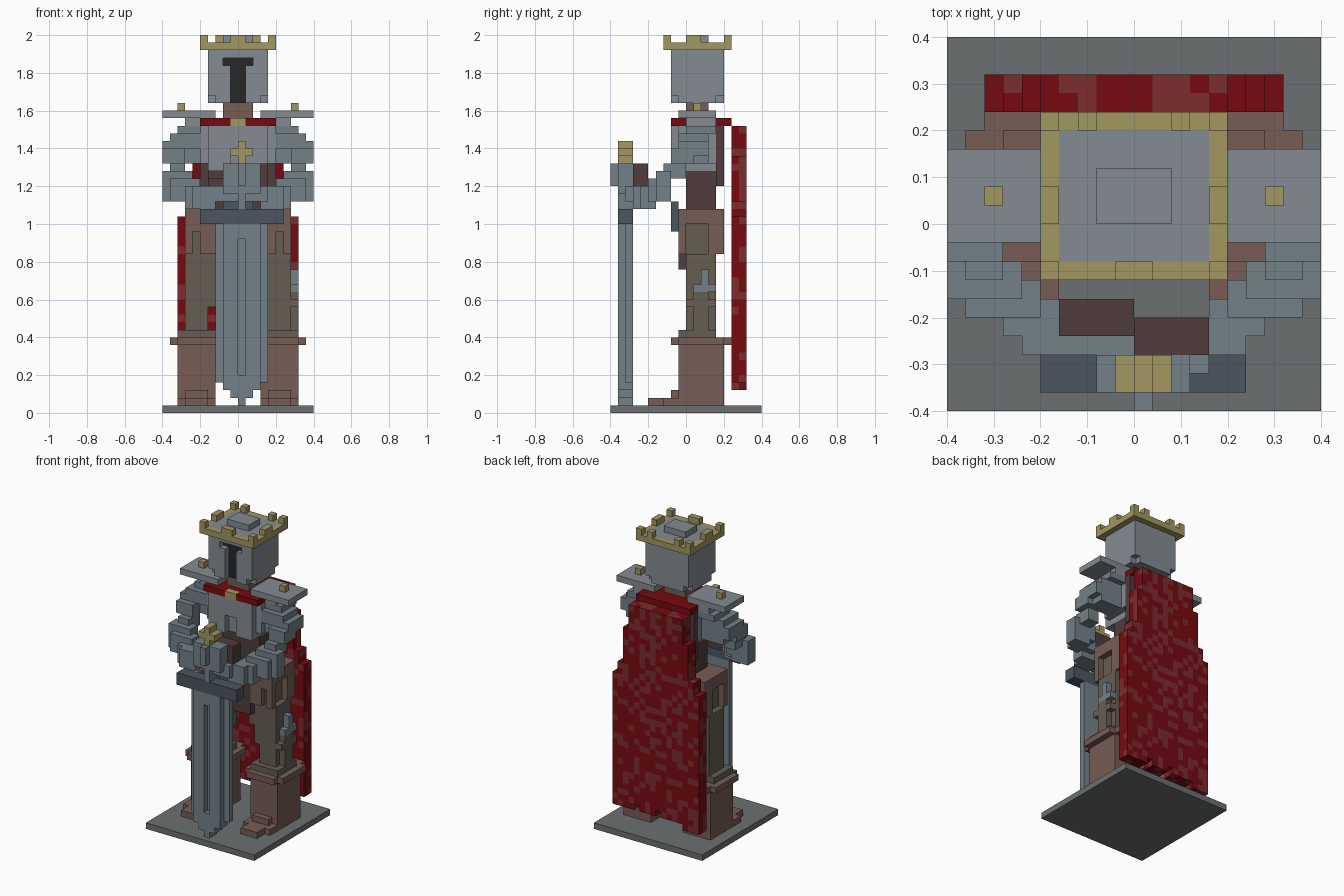
import bpy, bmesh, random

if "Cube" in bpy.data.objects:
    bpy.data.objects.remove(bpy.data.objects["Cube"])
random.seed(4)
V = 0.04  # size of one cube cell


def mat(name, r, g, b):
    m = bpy.data.materials.new(name)
    m.diffuse_color = (r, g, b, 1)
    m.use_nodes = True
    m.node_tree.nodes["Principled BSDF"].inputs["Base Color"].default_value = m.diffuse_color
    return m


STONE = mat("stone", .15, .16, .16)
STEEL = mat("steel", .23, .26, .29)
PLATE = mat("plate", .17, .22, .25)
DARK = mat("dark_steel", .07, .09, .12)
BLACK = mat("shadow", .02, .02, .02)
GOLD = mat("gold", .36, .31, .12)
RED = mat("red", .18, .003, .005)
RED2 = mat("faded_red", .2, .025, .028)
BROWN = mat("leather", .18, .11, .09)
MAROON = mat("dark_leather", .08, .045, .045)
TAN = mat("cloth", .13, .11, .085)


def cells(boxes):
    return {(x, y, z) for x0, x1, y0, y1, z0, z1 in boxes
            for x in range(x0, x1) for y in range(y0, y1) for z in range(z0, z1)}


def build(name, solid, mats):
    """Outer skin of a set of cube cells; several materials give random mottling."""
    bm = bmesh.new()
    verts = {}
    for c in sorted(solid):
        for ax in range(3):
            for side in (0, 1):
                n = list(c)
                n[ax] += 2 * side - 1
                if tuple(n) in solid:
                    continue
                u, w = (ax + 1) % 3, (ax + 2) % 3
                loop = []
                for a, b in ((0, 0), (1, 0), (1, 1), (0, 1)):
                    p = list(c)
                    p[ax] += side
                    p[u] += a
                    p[w] += b
                    p = tuple(p)
                    if p not in verts:
                        verts[p] = bm.verts.new([k * V for k in p])
                    loop.append(verts[p])
                f = bm.faces.new(loop if side else loop[::-1])
                f.material_index = random.randrange(len(mats))
    me = bpy.data.meshes.new(name)
    bm.to_mesh(me)
    bm.free()
    for m in mats:
        me.materials.append(m)
    ob = bpy.data.objects.new(name, me)
    bpy.context.collection.objects.link(ob)
    return ob


def part(name, m, boxes, cut=()):
    return build(name, cells(boxes) - cells(cut), [m])


def pair(name, m, boxes, cut=()):
    flip = lambda bs: [(-b[1], -b[0]) + tuple(b[2:]) for b in bs]
    part("right_" + name, m, boxes, cut)
    part("left_" + name, m, flip(boxes), flip(cut))


# base
part("base", STONE, [(-10, 10, -10, 10, 0, 1)])

# boots and legs
pair("boot", BROWN, [(3, 8, -1, 5, 1, 9), (3, 8, -3, -1, 1, 2), (4, 7, -5, -3, 1, 2),
                     (4, 7, -2, -1, 2, 3), (2, 9, -1, 5, 9, 10), (3, 8, -2, 6, 9, 10)])
pair("knee", TAN, [(3, 8, -1, 4, 10, 11)])
pair("leg", TAN, [(4, 7, 0, 4, 11, 21), (3, 4, 0, 4, 14, 21), (2, 3, 0, 4, 17, 21),
                  (1, 2, 0, 4, 19, 21), (0, 6, 0, 4, 21, 25)])

# thigh dagger
part("dagger_sheath", TAN, [(7, 8, 1, 3, 11, 16)])
part("dagger_strap", BROWN, [(7, 8, 0, 1, 14, 15), (7, 8, 3, 4, 14, 15)])
part("dagger", PLATE, [(7, 8, 2, 3, 16, 19), (7, 8, 1, 4, 16, 17)])

# hip armour and waist
pair("hip_plate", BROWN, [(6, 7, -1, 5, 21, 27), (3, 7, -1, 0, 21, 27), (0, 7, 4, 5, 21, 27)],
     [(6, 7, 0, 3, 21, 25), (5, 6, -1, 0, 21, 24)])
part("front_flap", MAROON, [(-3, 3, -1, 0, 19, 27)])
part("belt", BROWN, [(-6, 6, 0, 4, 25, 27)])
part("buckle", DARK, [(-2, 2, -2, -1, 24, 28)])
part("waist", MAROON, [(-4, 4, 0, 4, 27, 32), (-5, 5, 4, 5, 30, 38)])

# chest and collar
part("chest", STEEL, [(-5, 5, -1, 4, 33, 38), (-4, 4, -2, 4, 32, 38)], [(-1, 1, -2, -1, 32, 35)])
part("collar", RED, [(-5, 5, -2, 6, 38, 39)], [(-1, 1, -2, -1, 38, 39)])
part("clasp", GOLD, [(-1, 1, -2, -1, 38, 39)])

# shoulders and arms
pair("shoulder_pad", STEEL, [(3, 10, -1, 4, 39, 40), (5, 7, 0, 4, 38, 39)])
pair("stud", GOLD, [(7, 8, 1, 2, 40, 41)])
pair("upper_arm", PLATE, [(5, 8, 0, 4, 37, 38), (5, 9, -1, 3, 35, 37), (7, 10, -1, 3, 34, 36),
                          (5, 9, 0, 3, 33, 37), (7, 10, -2, 1, 33, 35), (7, 9, -3, 0, 31, 33)])
pair("forearm", PLATE, [(6, 10, -4, -2, 29, 32), (7, 10, -4, -2, 28, 29), (5, 9, -5, -3, 28, 31),
                        (4, 7, -6, -4, 27, 30), (3, 6, -7, -5, 27, 30)])

# hands clasped over the grip
part("right_wrist", MAROON, [(0, 4, -7, -5, 30, 33)])
part("left_wrist", MAROON, [(-4, 0, -6, -4, 28, 31)])
part("right_glove", PLATE, [(1, 4, -8, -6, 28, 30)])
part("left_glove", PLATE, [(-4, 0, -7, -6, 28, 30)])
part("hands", PLATE, [(-2, 3, -9, -7, 29, 33), (0, 1, -10, -9, 30, 33)])

# sword
part("blade", PLATE, [(-3, 4, -9, -7, 4, 25), (-2, 3, -9, -7, 3, 4), (-1, 2, -9, -7, 2, 3),
                      (0, 1, -9, -7, 1, 2)],
     [(0, 1, -9, -8, 5, 23), (-3, -2, -9, -8, 4, 25), (3, 4, -9, -8, 4, 25)])
part("crossguard", DARK, [(-5, 6, -9, -7, 25, 27)])
part("grip", PLATE, [(0, 1, -9, -7, 27, 29)])
part("pommel", GOLD, [(0, 1, -9, -7, 33, 36), (-1, 2, -9, -7, 34, 35)])

# neck and helmet with T-shaped visor
part("neck", BROWN, [(-2, 2, 0, 3, 39, 41)])
visor = [(-2, 2, -2, 0, 46, 47), (-1, 1, -2, 0, 41, 47)]
corners = [(x, x + 1, y, y + 1, 41, 42) for x in (-4, 3) for y in (-2, 4)]
part("helmet", STEEL, [(-4, 4, -2, 5, 41, 49), (-2, 2, 0, 3, 49, 50)], visor + corners)
part("visor_gap", BLACK, [(-2, 2, -1, 0, 46, 47), (-1, 1, -1, 0, 41, 46)])

# crown
merlons = [(x, x + 1, y, y + 1, 49, 50) for x in (-5, 4) for y in (-3, 0, 1, 5)]
merlons += [(-1, 1, -3, -2, 49, 50), (-3, -2, 5, 6, 49, 50), (2, 3, 5, 6, 49, 50)]
part("crown", GOLD, [(-5, 5, -3, 6, 48, 49)] + merlons, [(-4, 4, -2, 5, 48, 49)])

# cape: widens downward, ragged hem, mottled cloth
cape = set()
for z in range(3, 38):
    w = 8 if z < 26 else 7 if z < 28 else 6 if z < 34 else 5
    cape |= cells([(-w, w, 6, 8, z, z + 1)])
for x in range(-5, 8):
    cape -= cells([(x, x + 1, 6, 8, 3, 3 + random.choice((1, 1, 2)))])
build("cape", cape, [RED, RED, RED2])
